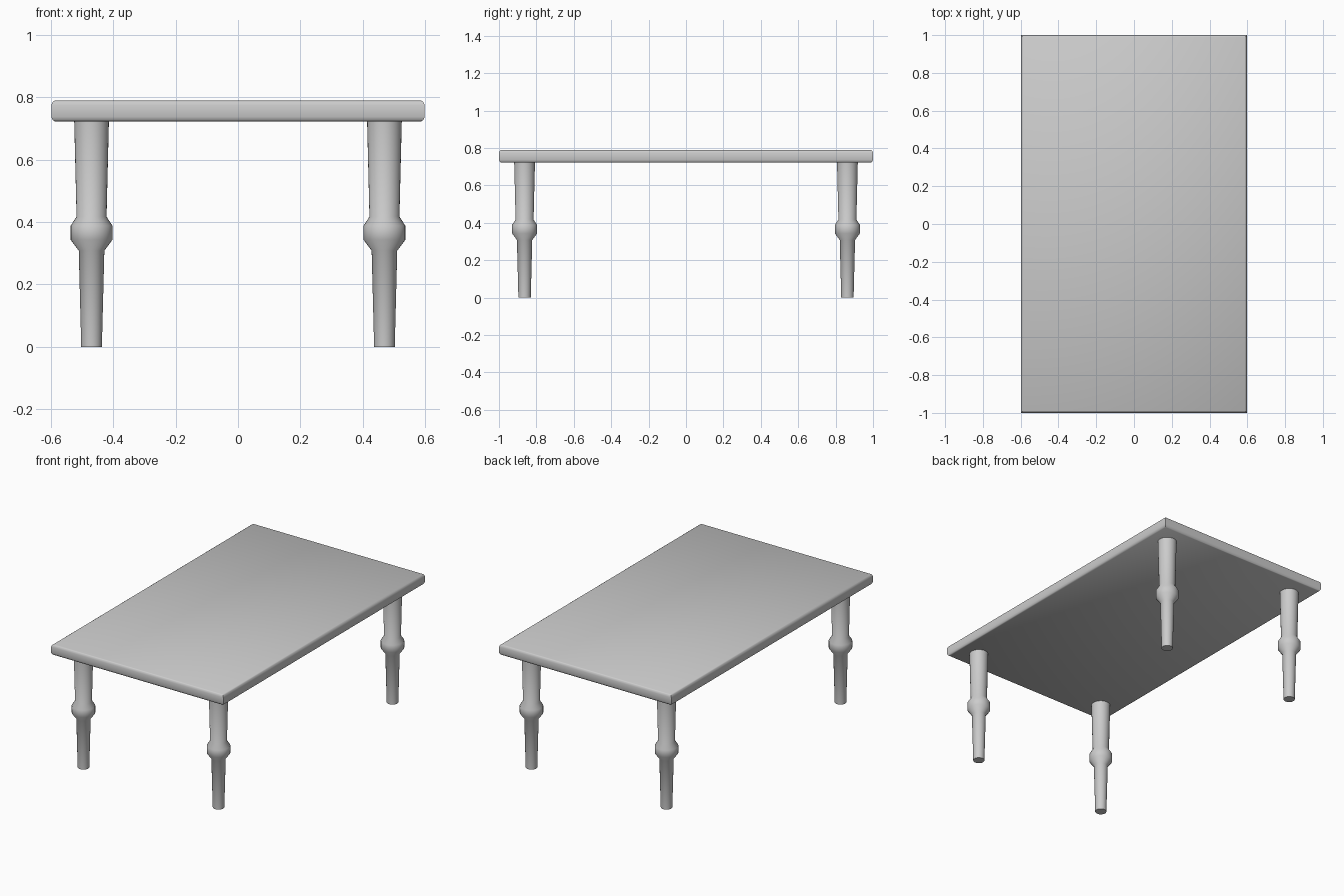
import bpy, bmesh, math

if "Cube" in bpy.data.objects:
    bpy.data.objects.remove(bpy.data.objects["Cube"])


def loft(name, rings, location=(0, 0, 0), angle=40):
    """Skin a stack of equal-length point loops and cap both ends."""
    bm = bmesh.new()
    loops = [[bm.verts.new(p) for p in ring] for ring in rings]
    n = len(loops[0])
    for a, b in zip(loops, loops[1:]):
        for i in range(n):
            j = (i + 1) % n
            bm.faces.new((a[i], a[j], b[j], b[i]))
    bm.faces.new(loops[0][::-1])
    bm.faces.new(loops[-1])
    mesh = bpy.data.meshes.new(name)
    bm.to_mesh(mesh)
    bm.free()
    obj = bpy.data.objects.new(name, mesh)
    obj.location = location
    bpy.context.collection.objects.link(obj)
    bpy.ops.object.select_all(action='DESELECT')
    obj.select_set(True)
    bpy.context.view_layer.objects.active = obj
    bpy.ops.object.shade_smooth_by_angle(angle=math.radians(angle))
    return obj


def rectangle(inset, z):
    x, y = 0.598 - inset, 1.0 - inset
    return [(-x, -y, z), (x, -y, z), (x, y, z), (-x, y, z)]


def circle(r, z, n=32):
    return [(r * math.cos(2 * math.pi * i / n), r * math.sin(2 * math.pi * i / n), z)
            for i in range(n)]


# Table top: slab with softened upper and lower edges, mitred corners
edge = [(0.011, 0.722), (0.004, 0.727), (0.0, 0.737),
        (0.0, 0.774), (0.004, 0.784), (0.011, 0.789)]
loft("table_top", [rectangle(i, z) for i, z in edge])

# Turned legs: tapered foot, flared collar, tapered upper shaft
leg = [(0.033, 0.0), (0.041, 0.308), (0.067, 0.343), (0.067, 0.388),
       (0.048, 0.417), (0.0555, 0.722)]
for side, sx in (("left", -1), ("right", 1)):
    for end, sy in (("front", -1), ("back", 1)):
        loft(f"{end}_{side}_leg", [circle(r, z) for r, z in leg],
             (sx * 0.469, sy * 0.863, 0))
